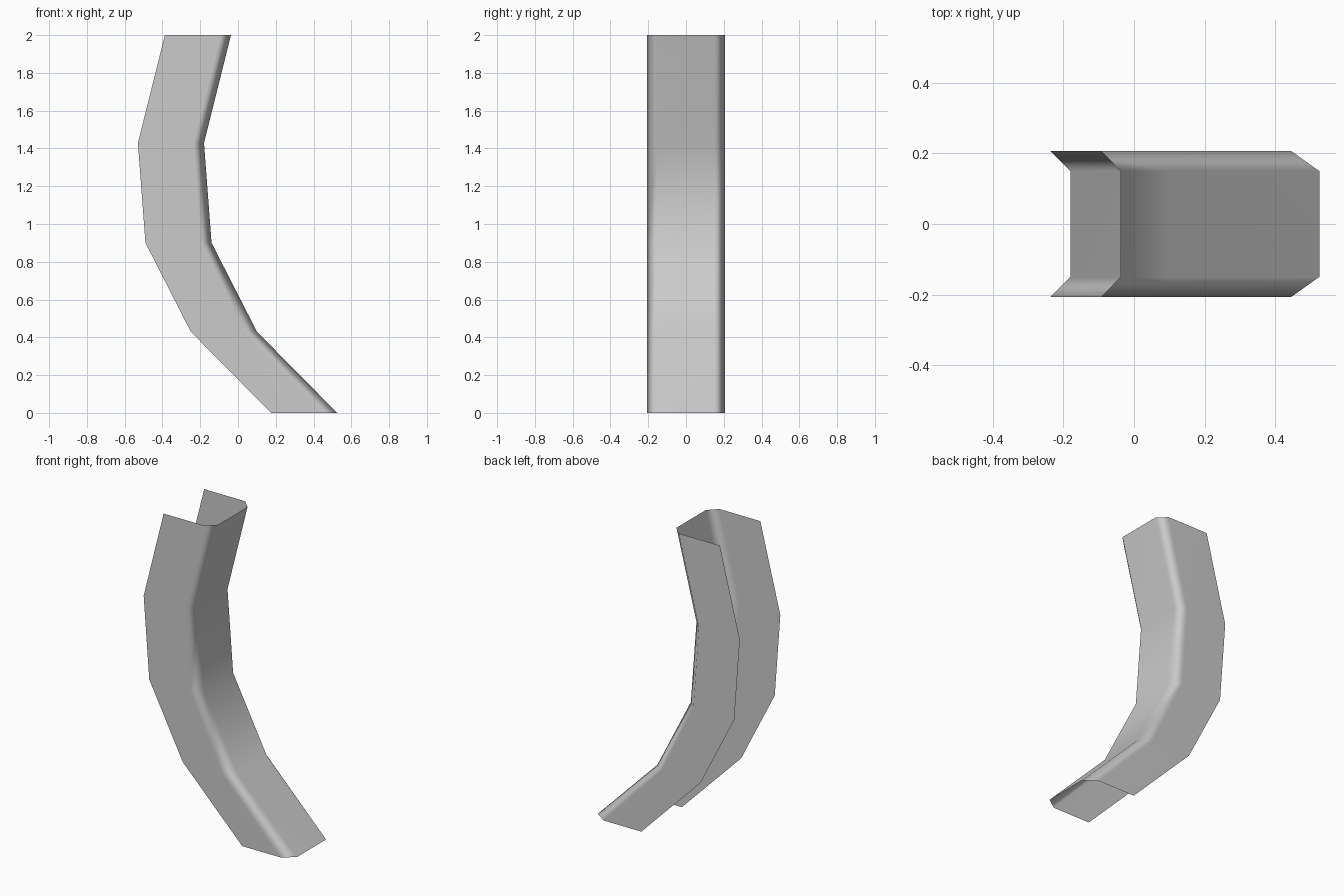
import bpy
import bmesh

cube = bpy.data.objects.get("Cube")
if cube:
    bpy.data.objects.remove(cube, do_unlink=True)

grey = bpy.data.materials.new("light_grey")
grey.use_nodes = True
colour = (0.6, 0.6, 0.6, 1.0)
grey.diffuse_color = colour
grey.node_tree.nodes["Principled BSDF"].inputs["Base Color"].default_value = colour

# Bent path of the web: height, x of the web, width of the corner chamfer
path = [(0.0, 0.525, 0.08), (0.43, 0.10, 0.07), (0.90, -0.14, 0.058),
        (1.43, -0.18, 0.057), (2.0, -0.037, 0.056)]
DEPTH = 0.35        # channel depth along x
HALF_WEB = 0.15     # half width of the flat web
HALF_WIDTH = 0.207  # distance of the side flanges from the middle


def section(z, x, chamfer):
    """Open channel section, from the front flange round to the back one."""
    half = [(x - DEPTH, HALF_WIDTH), (x - chamfer, HALF_WIDTH), (x, HALF_WEB)]
    front = [(px, -py, z) for px, py in half]
    back = [(px, py, z) for px, py in reversed(half)]
    return front + back


# Skin the sections into one open sheet, facing outward
bm = bmesh.new()
rings = [[bm.verts.new(co) for co in section(*p)] for p in path]
for low, high in zip(rings, rings[1:]):
    for i in range(len(low) - 1):
        face = bm.faces.new((low[i], low[i + 1], high[i + 1], high[i]))
        face.smooth = True

mesh = bpy.data.meshes.new("curved_channel")
bm.to_mesh(mesh)
bm.free()
mesh.materials.append(grey)
channel = bpy.data.objects.new("curved_channel", mesh)
bpy.context.collection.objects.link(channel)

# Keep the large faces flat and round only the chamfers
weighted = channel.modifiers.new("weighted_normals", "WEIGHTED_NORMAL")
weighted.weight = 80
